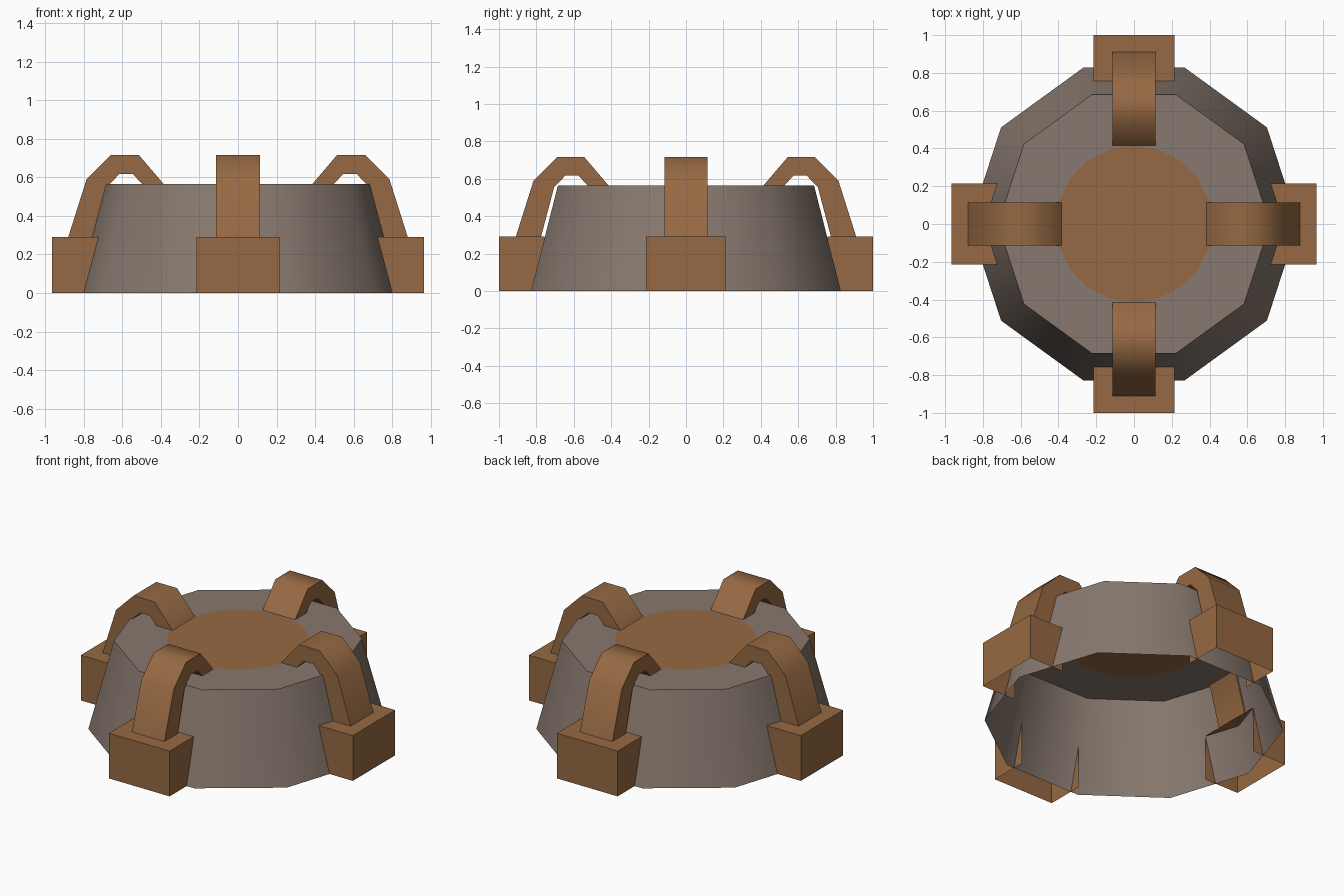
import bpy, bmesh, math
from mathutils import Matrix, Vector

if "Cube" in bpy.data.objects:
    bpy.data.objects.remove(bpy.data.objects["Cube"])


def material(name, rgb):
    m = bpy.data.materials.new(name)
    m.diffuse_color = (*rgb, 1)
    m.use_nodes = True
    m.node_tree.nodes["Principled BSDF"].inputs["Base Color"].default_value = m.diffuse_color
    return m


STONE = material("grey stone", (0.242, 0.188, 0.156))
BROWN = material("brown metal", (0.305, 0.141, 0.056))


def finish(bm, name, mats, smooth_angle=None):
    mesh = bpy.data.meshes.new(name)
    bm.to_mesh(mesh)
    bm.free()
    for m in mats:
        mesh.materials.append(m)
    if smooth_angle:
        mesh.shade_smooth()
        mesh.set_sharp_from_angle(angle=math.radians(smooth_angle))
    ob = bpy.data.objects.new(name, mesh)
    bpy.context.collection.objects.link(ob)
    return ob


def ring(bm, r, z, decagon):
    """20 points, on a circle or on the edges of a decagon."""
    verts = []
    for i in range(20):
        a = i * math.pi / 10
        rr = r * math.cos(math.pi / 10) if decagon and i % 2 else r
        verts.append(bm.verts.new((rr * math.cos(a), rr * math.sin(a), z)))
    return verts


# tapered ten-sided base, open underneath, with a flat round lid
TOP = 0.565
bm = bmesh.new()
low, high = ring(bm, 0.87, 0, True), ring(bm, 0.72, TOP, True)
hole = ring(bm, 0.415, TOP, False)
for a, b in ((low, high), (high, hole)):
    for i in range(20):
        j = (i + 1) % 20
        bm.faces.new((a[i], a[j], b[j], b[i]))
bm.faces.new(hole).material_index = 1
finish(bm, "base_drum", [STONE, BROWN], 40)


def foot(name, rot, inner, outer):
    # block without bottom and without the side facing the drum
    bm = bmesh.new()
    bmesh.ops.create_cube(bm, size=1)
    gone = [f for f in bm.faces if f.normal.z < -0.5 or f.normal.x < -0.5]
    bmesh.ops.delete(bm, geom=gone, context='FACES')
    for v in bm.verts:
        v.co = Vector((outer if v.co.x > 0 else inner, v.co.y * 0.43,
                       0.29 if v.co.z > 0 else 0))
    bm.transform(rot)
    finish(bm, name, [BROWN])


# bent strap: outer path then inner path, as (radius, height)
OUTER = [(0.88, 0.29), (0.785, 0.59), (0.66, 0.715), (0.513, 0.715), (0.385, TOP)]
INNER = [(0.745, 0.29), (0.675, 0.555), (0.615, 0.617), (0.545, 0.617), (0.497, TOP)]


def strap(name, rot, shift):
    bm = bmesh.new()

    def side(path, y):
        return [bm.verts.new((r + shift, y, z)) for r, z in path]
    oa, ob = side(OUTER, -0.115), side(OUTER, 0.115)
    ia, ib = side(INNER, -0.115), side(INNER, 0.115)
    for a, b in ((oa, ob), (ob, ib), (ib, ia), (ia, oa)):
        for i in range(4):
            bm.faces.new((a[i], b[i], b[i + 1], a[i + 1]))
    bm.transform(rot)
    bmesh.ops.recalc_face_normals(bm, faces=bm.faces)
    # keep the outer path facing outward
    bm.normal_update()
    top = max(bm.faces, key=lambda f: f.calc_center_median().z)
    if top.normal.z < 0:
        bmesh.ops.reverse_faces(bm, faces=bm.faces)
    finish(bm, name, [BROWN], 60)


# four feet and straps around the drum
for k, label in enumerate(("right", "back", "left", "front")):
    rot = Matrix.Rotation(k * math.pi / 2, 4, 'Z')
    along_y = k % 2
    foot(label + "_foot", rot, 0.757 if along_y else 0.722, 1.0 if along_y else 0.965)
    strap(label + "_strap", rot, 0.03 if along_y else 0.0)
